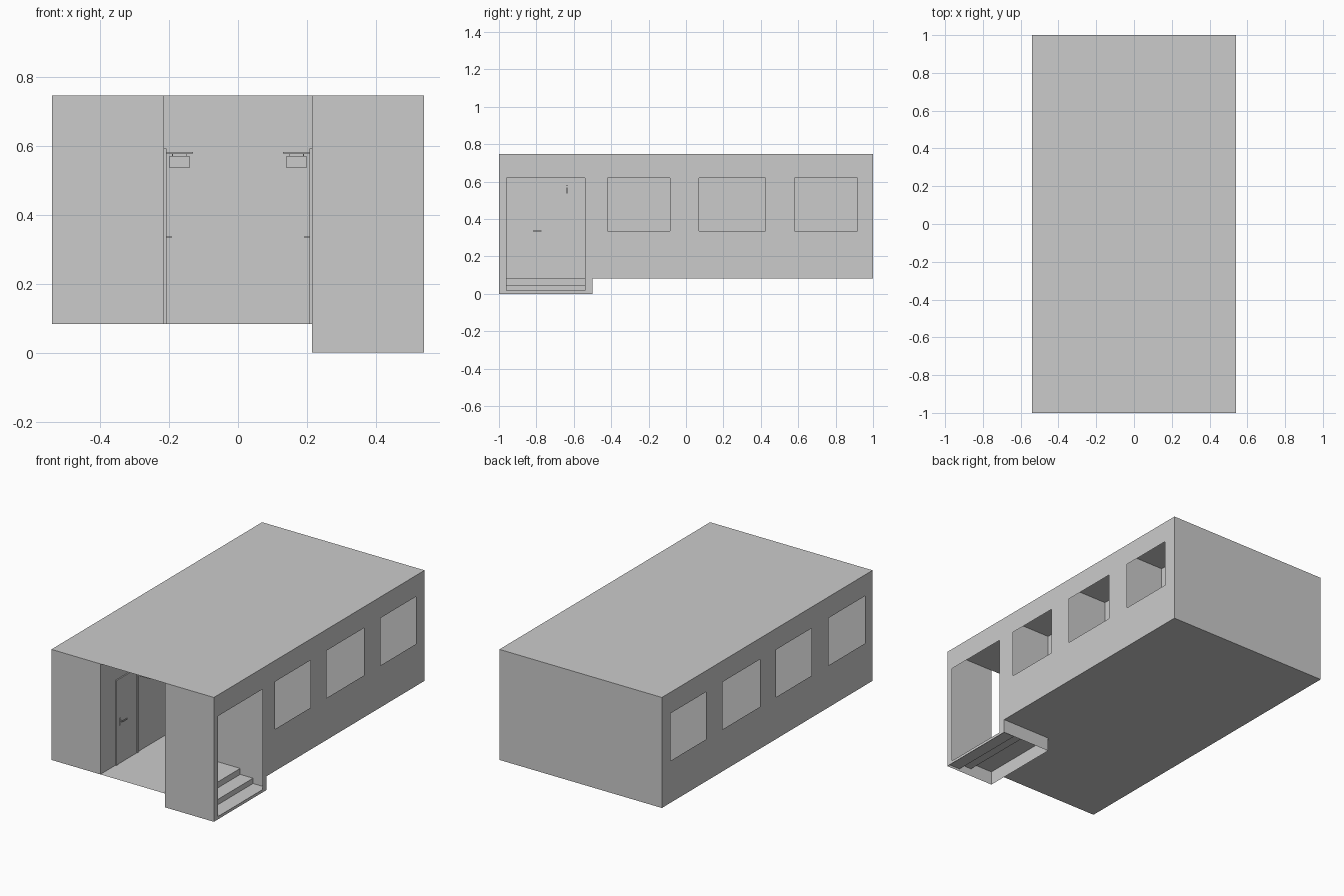
import bpy, bmesh

if "Cube" in bpy.data.objects:
    bpy.data.objects.remove(bpy.data.objects["Cube"])

X, Y, Z0, Z1 = 0.54, 1.0, 0.083, 0.747      # outer half sizes, floor, roof
C = 0.215                                   # corridor half width
DOORS = [-0.75, -0.25, 0.245, 0.742]        # door centres along the corridor
DW, DTOP = 0.09, 0.575                      # door half width, door top

mat = bpy.data.materials.new("plain grey")
mat.diffuse_color = (0.6, 0.6, 0.6, 1)
mat.use_nodes = True
mat.node_tree.nodes["Principled BSDF"].inputs["Base Color"].default_value = mat.diffuse_color


def finish(name, bm):
    me = bpy.data.meshes.new(name)
    bm.to_mesh(me)
    bm.free()
    me.materials.append(mat)
    ob = bpy.data.objects.new(name, me)
    bpy.context.collection.objects.link(ob)
    return ob


def panel(name, axis, at, u, v, holes=()):
    """Thin sheet at a fixed coordinate; u, v are ranges on the other two axes,
    holes are (u0, u1, v0, v1) openings."""
    us = sorted({*u, *(h[0] for h in holes), *(h[1] for h in holes)})
    vs = sorted({*v, *(h[2] for h in holes), *(h[3] for h in holes)})
    bm = bmesh.new()
    for a, b in zip(us, us[1:]):
        for c, d in zip(vs, vs[1:]):
            mu, mv = (a + b) / 2, (c + d) / 2
            if any(h[0] < mu < h[1] and h[2] < mv < h[3] for h in holes):
                continue
            pts = []
            for p in ((a, c), (b, c), (b, d), (a, d)):
                co = list(p)
                co.insert(axis, at)
                pts.append(bm.verts.new(co))
            bm.faces.new(pts)
    bmesh.ops.remove_doubles(bm, verts=bm.verts, dist=1e-5)
    return finish(name, bm)


def box(name, x, y, z):
    bm = bmesh.new()
    bmesh.ops.create_cube(bm, size=1)
    for vert in bm.verts:
        for i, (lo, hi) in enumerate((x, y, z)):
            vert.co[i] = lo if vert.co[i] < 0 else hi
    return finish(name, bm)


# Shell: roof, floors, end walls
panel("roof", 2, Z1, (-X, X), (-Y, Y))
panel("floor", 2, Z0, (-X, X), (-Y, Y), [(C, X, -Y, -0.5)])
panel("back_wall", 1, Y, (-X, X), (Z0, Z1))
panel("front_wall_left", 1, -Y, (-X, -C), (Z0, Z1))
panel("front_wall_right", 1, -Y, (C, X), (0, Z1))

# Side walls with window openings, and the entrance on the right
windows = [(-0.42, -0.085), (0.07, 0.425), (0.58, 0.918)]
wz = (0.335, 0.62)
panel("left_wall", 0, -X, (-Y, Y), (Z0, Z1),
      [(a, b, *wz) for a, b in [(-0.93, -0.58)] + windows])
panel("right_wall", 0, X, (-0.5, Y), (Z0, Z1), [(a, b, *wz) for a, b in windows])
panel("entrance_wall", 0, X, (-Y, -0.5), (0, Z1), [(-0.96, -0.54, 0.017, 0.62)])

# Partitions between the rooms
for i, y in enumerate((-0.5, 0.0, 0.5)):
    panel(f"left_partition_{i}", 1, y, (-X, -C), (Z0, Z1))
    panel(f"right_partition_{i}", 1, y, (C, X), (0 if i == 0 else Z0, Z1))

# Entrance steps going down to the right
panel("step_support", 0, C, (-Y, -0.5), (0, Z0))
edges, levels = [C, 0.365, 0.45, X], [Z0, 0.047, 0.015]
for i, z in enumerate(levels):
    panel(f"step_tread_{i}", 2, z, (edges[i], edges[i + 1]), (-Y, -0.5))
    if i < 2:
        panel(f"step_riser_{i}", 0, edges[i + 1], (-Y, -0.5), (levels[i + 1], z))

# Corridor walls with doors, frames, handles and hanging signs on both sides
for side, s in (("left", -1), ("right", 1)):
    doors = DOORS if s < 0 else DOORS[1:]
    panel(f"{side}_corridor_wall", 0, s * C, (-Y if s < 0 else -0.5, Y), (Z0, Z1),
          [(y - DW, y + DW, Z0, DTOP) for y in doors])

    def sx(a, b):
        return tuple(sorted((s * a, s * b)))

    for i, y in enumerate(doors):
        n = f"{side}_{i}"
        box(f"door_{n}", sx(0.211, 0.217), (y - DW, y + DW), (Z0, DTOP))
        for e in (-1, 1):
            box(f"door_post_{n}", sx(0.208, C),
                tuple(sorted((y + e * DW, y + e * (DW + 0.018)))), (Z0, DTOP))
        box(f"door_lintel_{n}", sx(0.208, C), (y - DW - 0.018, y + DW + 0.018),
            (DTOP, 0.593))
        # handle: plate, stem and lever
        box(f"handle_plate_{n}", sx(0.209, 0.211), (y - 0.072, y - 0.06), (0.31, 0.355))
        box(f"handle_stem_{n}", sx(0.195, 0.211), (y - 0.069, y - 0.063), (0.333, 0.339))
        box(f"handle_lever_{n}", sx(0.193, 0.198), (y - 0.069, y - 0.022), (0.333, 0.339))
        # sign: arm, two hangers and plate
        ys = y + 0.114
        box(f"sign_arm_{n}", sx(0.13, C), (ys - 0.002, ys + 0.002), (0.578, 0.582))
        for h in (0.15, 0.19):
            box(f"sign_hanger_{n}", sx(h - 0.001, h + 0.001),
                (ys - 0.001, ys + 0.001), (0.568, 0.578))
        box(f"sign_plate_{n}", sx(0.139, 0.201), (ys - 0.002, ys + 0.002), (0.537, 0.569))
